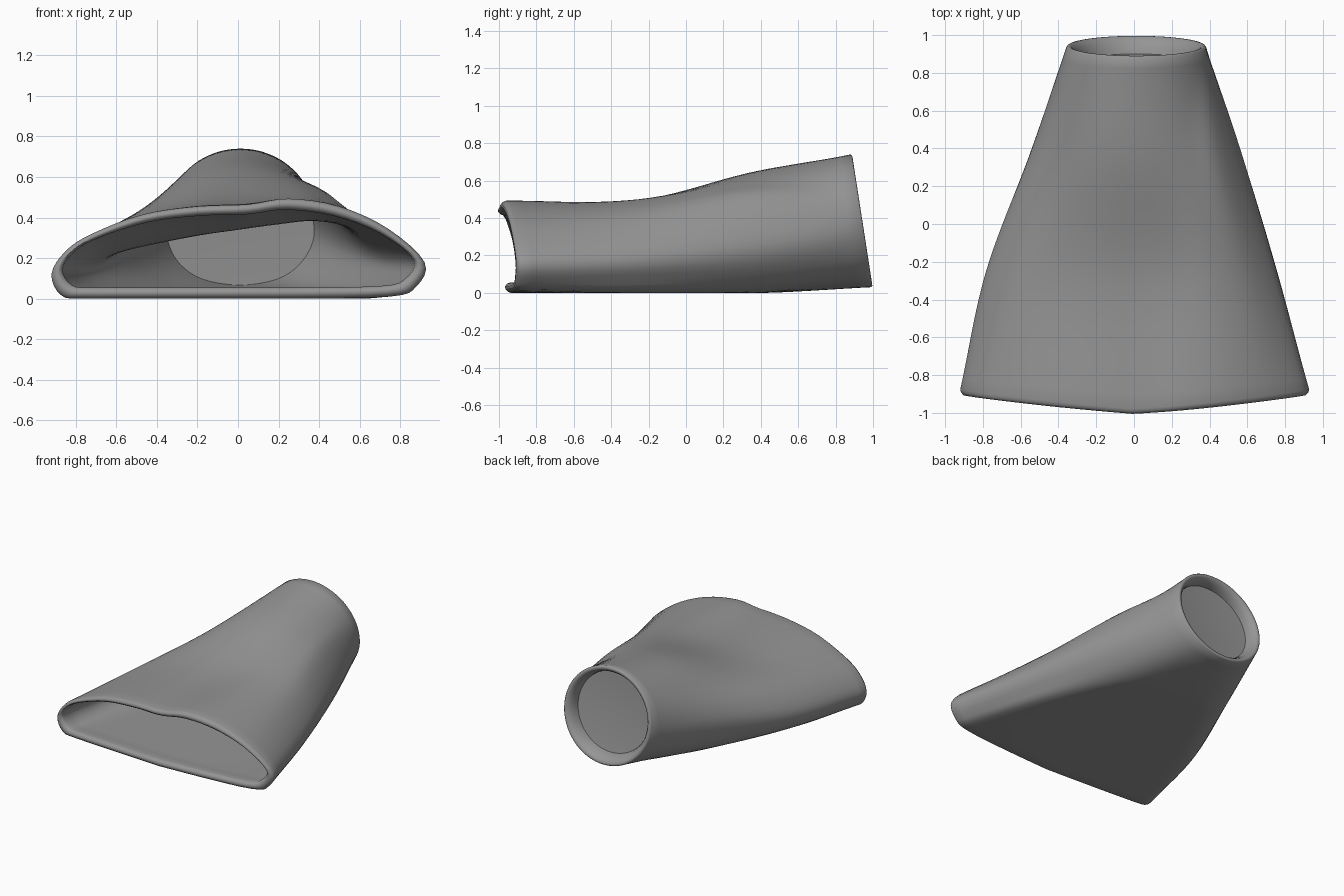
import bpy, bmesh, math

if "Cube" in bpy.data.objects:
    bpy.data.objects.remove(bpy.data.objects["Cube"])

# Cross-sections (x, z): left tip, over the top, right tip, along the bottom
FRONT = [(-.92, .12), (-.85, .235), (-.72, .32), (-.47, .415), (-.2, .455), (.05, .465),
         (.25, .493), (.5, .455), (.74, .345), (.92, .18), (.88, .06), (.75, .01),
         (.25, 0), (-.25, 0), (-.74, 0), (-.87, .015)]
MID = [(-.785, .16), (-.72, .28), (-.6, .37), (-.4, .435), (-.2, .475), (0, .487),
       (.2, .495), (.4, .49), (.6, .4), (.755, .2), (.71, .07), (.6, 0),
       (.2, 0), (-.2, 0), (-.6, 0), (-.74, .05)]
REAR = [(-.545, .25), (-.51, .37), (-.43, .47), (-.3, .57), (-.16, .63), (0, .65),
        (.16, .635), (.31, .585), (.45, .5), (.565, .26), (.5, .1), (.36, .01),
        (.12, 0), (-.12, 0), (-.36, .01), (-.5, .1)]
angles = [190 - i * 200 / 9 for i in range(10)] + [-10 - k * 160 / 7 for k in range(1, 7)]
END = [(.012 + .37 * math.cos(math.radians(a)), .385 + .355 * math.sin(math.radians(a)))
       for a in angles]


def smooth_ring(pts, n=4):
    """Closed Catmull-Rom resampling."""
    out, m = [], len(pts)
    for i in range(m):
        p = [pts[(i + k) % m] for k in (-1, 0, 1, 2)]
        for j in range(n):
            u = j / n
            out.append(tuple(.5 * (2 * p[1][c] + (p[2][c] - p[0][c]) * u
                       + (2 * p[0][c] - 5 * p[1][c] + 4 * p[2][c] - p[3][c]) * u * u
                       + (3 * p[1][c] - p[0][c] - 3 * p[2][c] + p[3][c]) * u ** 3)
                       for c in (0, 1)))
    return out


KEYS = [smooth_ring(s) for s in (FRONT, MID, REAR, END)]
NODES = [0, .35, .7, 1]


def hermite(t, v):
    """Smooth interpolation through the four key values."""
    s = [(v[i + 1] - v[i]) / (NODES[i + 1] - NODES[i]) for i in range(3)]
    d = [s[0], (s[0] + s[1]) / 2, (s[1] + s[2]) / 2, s[2]]
    i = 0 if t < .35 else 1 if t < .7 else 2
    h = NODES[i + 1] - NODES[i]
    u = (t - NODES[i]) / h
    return (v[i] * (1 + 2 * u) * (1 - u) ** 2 + d[i] * h * u * (1 - u) ** 2
            + v[i + 1] * u * u * (3 - 2 * u) + d[i + 1] * h * u * u * (u - 1))


def section(t):
    """Outer section at t (0 front, 1 rear)."""
    return [(hermite(t, [r[i][0] for r in KEYS]), max(0, hermite(t, [r[i][1] for r in KEYS])))
            for i in range(len(KEYS[0]))]


def place(pts, t, push=0):
    """Put a section in space, with the curved mouth and the tilted rear end."""
    f, b = (1 - t) ** 4, t ** 4
    out = []
    for x, z in pts:
        y = -.9 + t * 1.835 + push
        y += f * (.03 - .11 * (.6 + .85 * z) * max(0, 1 - abs(x) / .95) ** .7)
        y += b * -.155 * (z - .385)
        out.append((x, y, z))
    return out


def inner(t, th=.045, sag=True):
    """Inner wall: squeezed outer section, with a ceiling that sags to the left."""
    pts = section(t)
    xs, zs = [p[0] for p in pts], [p[1] for p in pts]
    x0, x1, z0, z1 = min(xs), max(xs), min(zs), max(zs)
    cx = (x0 + x1) / 2
    bump = math.sin(math.pi * min(1, t * 1.15)) ** 2 if sag else 0
    out = []
    for x, z in pts:
        drop = bump * max(0, .12 - .12 * x) * ((z - z0) / (z1 - z0)) ** 1.5
        out.append((cx + (x - cx) * (1 - 2 * th / (x1 - x0)),
                    z0 + th + (z - z0) * (1 - 2 * th / (z1 - z0)) - drop))
    return out


# Chain of rings: inner wall to the mouth, round lip, outer wall, rear lip, tapering recess
N = 28
rings = [place(inner(.93 * (1 - i / N)), .93 * (1 - i / N)) for i in range(N)]
rings += [place(inner(0, th), 0, p) for th, p in
          ((.055, 0), (.05, -.015), (.036, -.028), (.019, -.028), (.005, -.015))]
rings += [place(section(i / N), i / N) for i in range(N + 1)]
rings += [place(inner(1, th, False), 1, p) for th, p in
          ((.006, .007), (.016, .008), (.028, .003), (.045, -.02), (.057, -.05), (.062, -.08))]

bm = bmesh.new()
loops = [[bm.verts.new(p) for p in r] for r in rings]
for a, b in zip(loops, loops[1:]):
    for i in range(len(a)):
        j = (i + 1) % len(a)
        bm.faces.new((a[i], a[j], b[j], b[i]))

# Plug closing the rear end, slightly dished
for loop, push in ((loops[0], .01), (loops[-1], -.025)):
    c = [sum(v.co[k] for v in loop) / len(loop) for k in range(3)]
    hub = bm.verts.new((c[0], c[1] + push, c[2]))
    for i in range(len(loop)):
        bm.faces.new((loop[i], loop[(i + 1) % len(loop)], hub))
bmesh.ops.recalc_face_normals(bm, faces=bm.faces)

mesh = bpy.data.meshes.new("flared_nozzle")
bm.to_mesh(mesh)
bm.free()
body = bpy.data.objects.new("flared_nozzle", mesh)
bpy.context.collection.objects.link(body)
bpy.context.view_layer.objects.active = body
body.select_set(True)
bpy.ops.object.shade_smooth_by_angle(angle=math.radians(60))

# Dark grey finish
grey = bpy.data.materials.new("dark_grey")
grey.diffuse_color = (.3, .3, .3, 1)
grey.use_nodes = True
grey.node_tree.nodes["Principled BSDF"].inputs["Base Color"].default_value = grey.diffuse_color
mesh.materials.append(grey)
